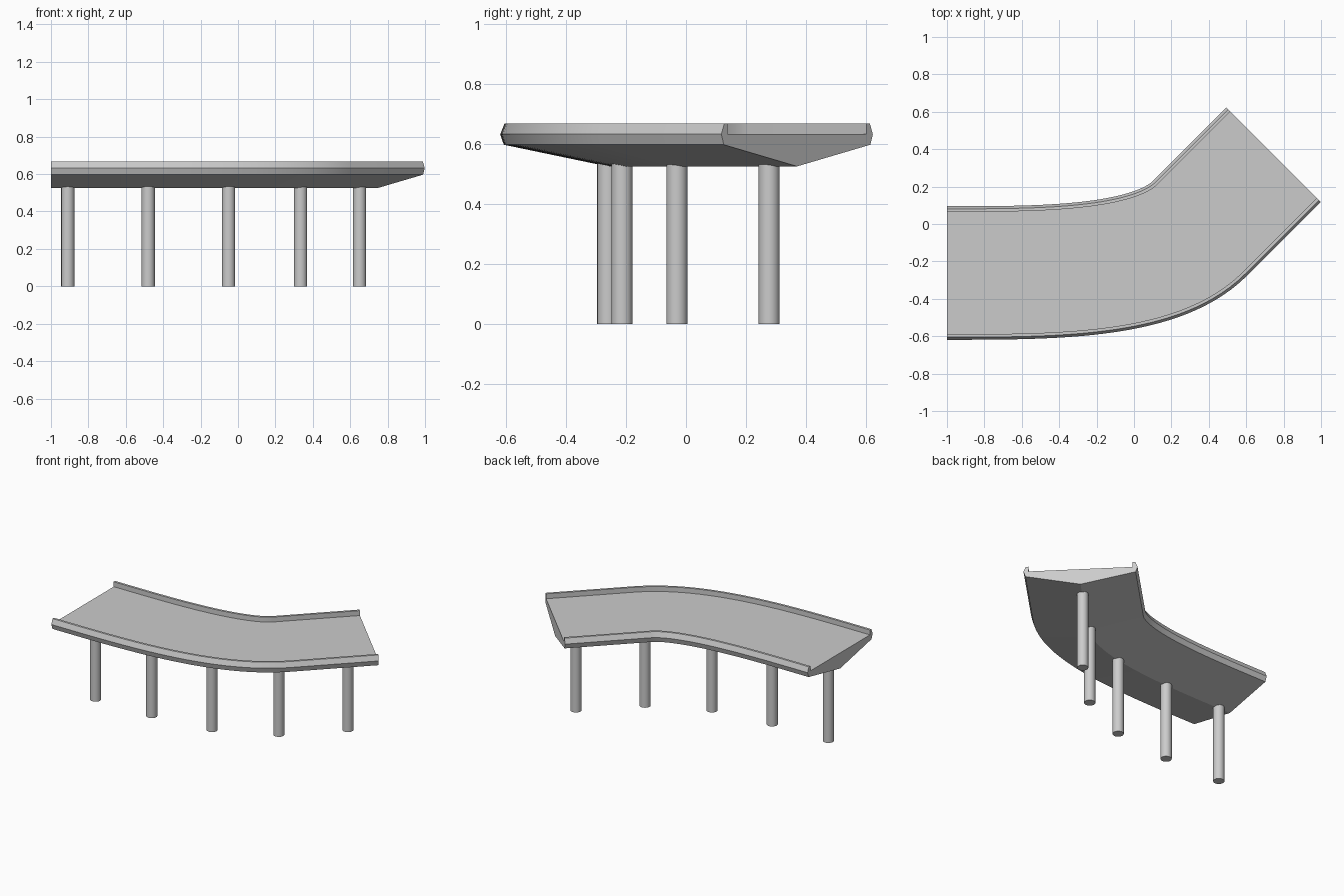
import bpy, bmesh
from mathutils import Vector
from mathutils.geometry import interpolate_bezier

if "Cube" in bpy.data.objects:
    bpy.data.objects.remove(bpy.data.objects["Cube"])


def add_object(name, bm, angle):
    bmesh.ops.recalc_face_normals(bm, faces=bm.faces)
    mesh = bpy.data.meshes.new(name)
    bm.to_mesh(mesh)
    bm.free()
    obj = bpy.data.objects.new(name, mesh)
    bpy.context.collection.objects.link(obj)
    bpy.context.view_layer.objects.active = obj
    obj.select_set(True)
    bpy.ops.object.shade_smooth_by_angle(angle=angle)
    obj.select_set(False)


# Centre line: gentle bend followed by a straight 45 degree run
path = interpolate_bezier(Vector((-1, -0.262)), Vector((-0.45, -0.262)),
                          Vector((0.114, -0.262)), Vector((0.353, -0.023)), 33)
path = [Vector((p[0], p[1])) for p in path] + [Vector((0.746, 0.37))]

# Half cross-section (offset, height): shallow V underside, lip, channel floor
half = [(0.345, 0.597), (0.357, 0.632), (0.343, 0.667), (0.327, 0.667), (0.327, 0.633)]
profile = [(0, 0.525)] + half + [(-o, z) for o, z in reversed(half)]

# Bridge deck swept along the centre line
bm = bmesh.new()
rings = []
for i, p in enumerate(path):
    if i == 0:
        t = Vector((1, 0))
    elif i >= len(path) - 2:
        t = Vector((1, 1)).normalized()
    else:
        t = (path[i + 1] - path[i - 1]).normalized()
    rings.append([bm.verts.new((p.x + t.y * o, p.y - t.x * o, z)) for o, z in profile])
n = len(profile)
for a, b in zip(rings, rings[1:]):
    for j in range(n):
        k = (j + 1) % n
        bm.faces.new((a[j], a[k], b[k], b[j]))
bm.faces.new(rings[0])
bm.faces.new(rings[-1])
add_object("bridge_deck", bm, 0.35)

# Round support piers under the ridge
piers = [(-0.91, -0.262), (-0.48, -0.26), (-0.05, -0.213), (0.335, -0.03), (0.65, 0.277)]
for i, (x, y) in enumerate(piers):
    bm = bmesh.new()
    bmesh.ops.create_cone(bm, cap_ends=True, segments=32, radius1=0.035,
                          radius2=0.035, depth=0.55)
    bmesh.ops.translate(bm, verts=bm.verts, vec=(x, y, 0.275))
    add_object(f"support_pier_{i + 1}", bm, 0.6)
